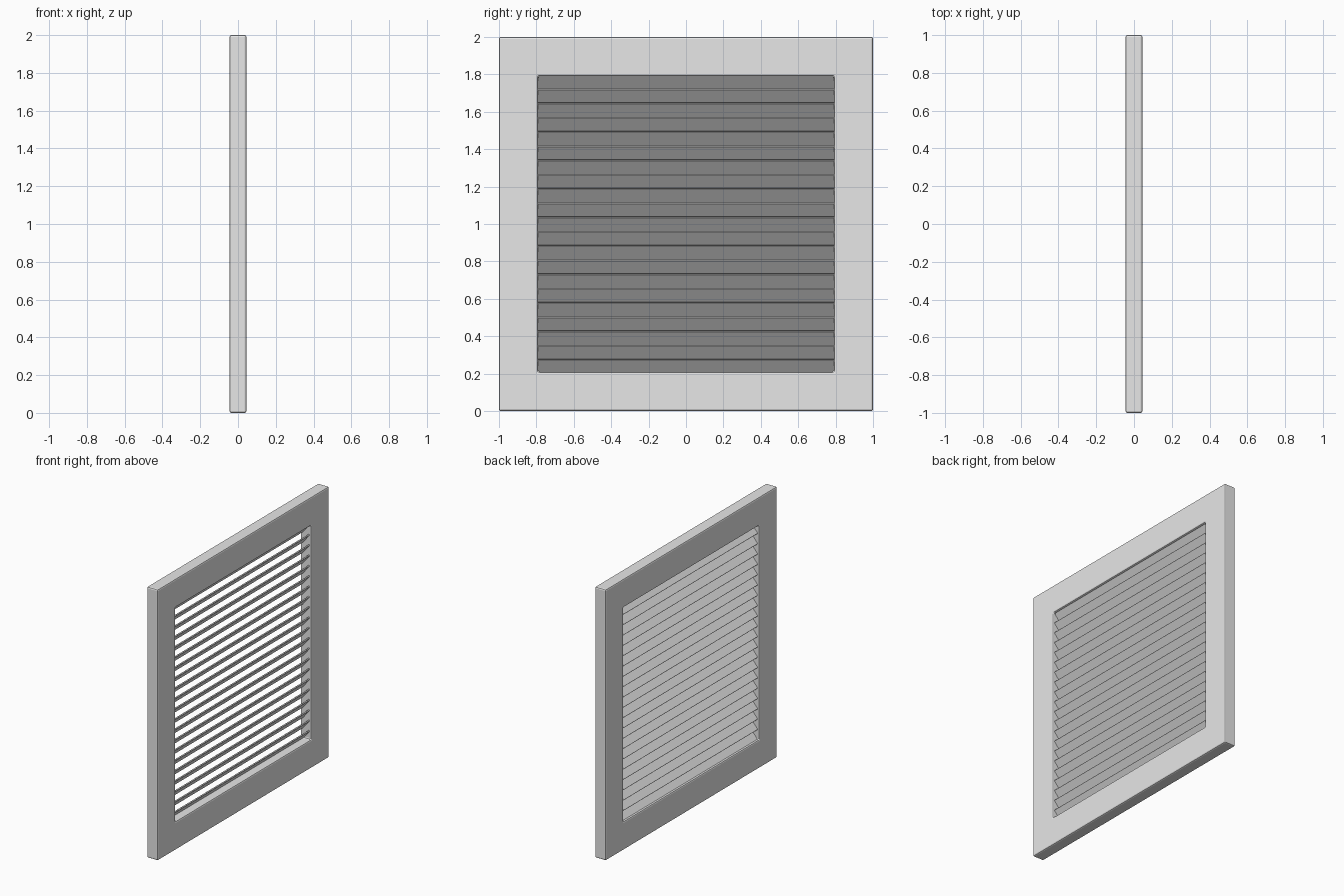
import bpy, bmesh, math
from mathutils import Matrix, Vector

if "Cube" in bpy.data.objects:
    bpy.data.objects.remove(bpy.data.objects["Cube"], do_unlink=True)

DEPTH, OUTER, INNER = 0.09, 1.0, 0.79
SLATS, OPENING = 21, 1.6
PITCH = OPENING / SLATS
TILT = math.radians(50)

grey = bpy.data.materials.new("light_grey")
grey.use_nodes = True
grey.diffuse_color = (0.8, 0.8, 0.8, 1)
grey.node_tree.nodes["Principled BSDF"].inputs["Base Color"].default_value = (0.8, 0.8, 0.8, 1)


def make_object(name, bm, bevel, segments):
    bmesh.ops.recalc_face_normals(bm, faces=bm.faces)
    mesh = bpy.data.meshes.new(name)
    bm.to_mesh(mesh)
    bm.free()
    mesh.materials.append(grey)
    obj = bpy.data.objects.new(name, mesh)
    bpy.context.collection.objects.link(obj)
    mod = obj.modifiers.new("soft_edges", "BEVEL")
    mod.width, mod.segments = bevel, segments
    mod.limit_method = "ANGLE"
    return obj


# Square frame with an open centre
bm = bmesh.new()


def square(x, half):
    corners = [(-1, -1), (1, -1), (1, 1), (-1, 1)]
    return [bm.verts.new((x, half * y, 1 + half * z)) for y, z in corners]


loops = [square(DEPTH / 2, OUTER), square(DEPTH / 2, INNER),
         square(-DEPTH / 2, INNER), square(-DEPTH / 2, OUTER)]
for a, b in zip(loops, loops[1:] + loops[:1]):
    for i in range(4):
        j = (i + 1) % 4
        bm.faces.new((a[i], a[j], b[j], b[i]))
make_object("frame", bm, 0.01, 2)

# Tilted slats, high on the +x side, reaching into the frame sides
for k in range(SLATS):
    bm = bmesh.new()
    z = 1 - OPENING / 2 + (k + 0.5) * PITCH
    place = (Matrix.Translation(Vector((0, 0, z)))
             @ Matrix.Rotation(-TILT, 4, "Y")
             @ Matrix.Diagonal((0.092, 2 * INNER + 0.01, 0.01, 1)))
    bmesh.ops.create_cube(bm, size=1, matrix=place)
    make_object(f"slat_{k + 1:02d}", bm, 0.0015, 1)
